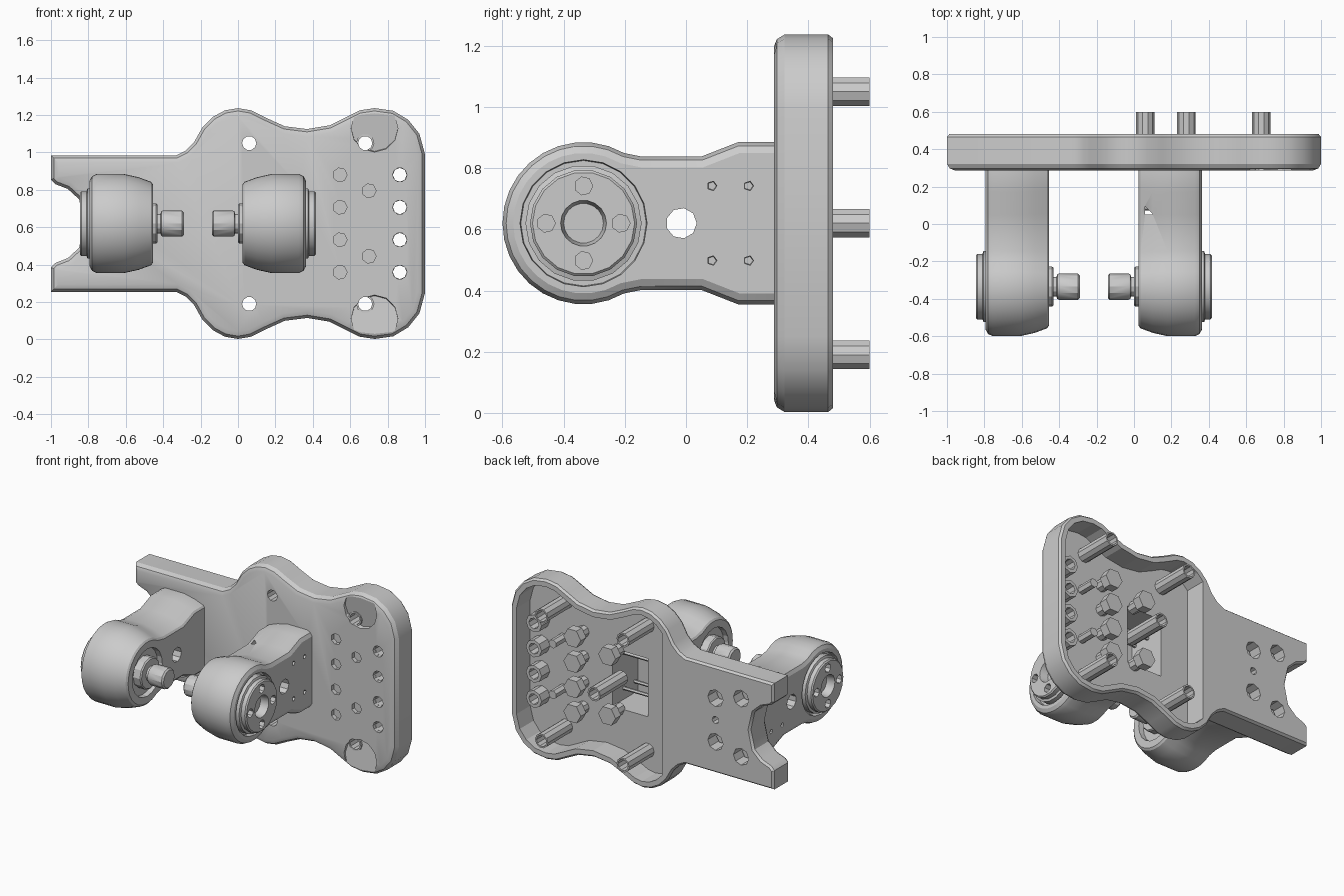
import bpy, bmesh
from math import sin, cos, pi, radians
from mathutils import Vector, Matrix

if "Cube" in bpy.data.objects:
    bpy.data.objects.remove(bpy.data.objects["Cube"])

ZC = 0.62        # height of the symmetry line
MX = -0.215      # mirror line between the two arms


def loft(bm, loops, closed=False):
    """Skin a list of equal-length vertex loops; cap the ends unless closed."""
    rings = [[bm.verts.new(p) for p in lp] for lp in loops]
    n = len(rings[0])
    pairs = list(zip(rings, rings[1:])) + ([(rings[-1], rings[0])] if closed else [])
    for a, b in pairs:
        for i in range(n):
            bm.faces.new((a[i], a[(i + 1) % n], b[(i + 1) % n], b[i]))
    if not closed:
        bm.faces.new(rings[0])
        bm.faces.new(rings[-1])


def turn(bm, centres, profile, n=10, axis='y', closed=False):
    """Turned shape, profile = (radius, position along axis), at each centre."""
    for a, z in centres:
        loops = []
        for r, t in profile:
            ring = [(a + r * cos(2 * pi * i / n), z + r * sin(2 * pi * i / n)) for i in range(n)]
            loops.append([(p, t, q) if axis == 'y' else (t, p, q) for p, q in ring])
        loft(bm, loops, closed)


def finish(bm, name, cutter=False):
    bmesh.ops.recalc_face_normals(bm, faces=bm.faces)
    me = bpy.data.meshes.new(name)
    bm.to_mesh(me)
    bm.free()
    ob = bpy.data.objects.new(name, me)
    bpy.context.collection.objects.link(ob)
    ob.hide_render = cutter
    ob.hide_viewport = False
    if not cutter:
        bpy.ops.object.select_all(action='DESELECT')
        ob.select_set(True)
        bpy.context.view_layer.objects.active = ob
        bpy.ops.object.shade_smooth_by_angle(angle=radians(28))
    return ob


def turned(name, *args, **kw):
    bm = bmesh.new()
    turn(bm, *args, **kw)
    return finish(bm, name)


def cut(ob, bm):
    """Subtract the cutter, then remove it."""
    c = finish(bm, ob.name + "_cutter", True)
    mod = ob.modifiers.new("cut", 'BOOLEAN')
    mod.operation, mod.solver, mod.object = 'DIFFERENCE', 'EXACT', c
    bpy.context.view_layer.objects.active = ob
    ob.modifiers.move(len(ob.modifiers) - 1, 0)
    bpy.ops.object.modifier_apply(modifier=mod.name)
    bpy.data.objects.remove(c)


def inset(pts, d):
    """Move a clockwise outline inwards by d."""
    out = []
    for i, p in enumerate(pts):
        p, a, b = Vector(p), Vector(pts[i - 1]), Vector(pts[(i + 1) % len(pts)])
        e, f = (p - a).normalized(), (b - p).normalized()
        n1, n2 = Vector((e.y, -e.x)), Vector((f.y, -f.x))
        out.append(tuple(p + (n1 + n2) * d / max(0.5, 1 + n1.dot(n2))))
    return out


def box(bm, x, y, z):
    loft(bm, [[(x[0], t, z[0]), (x[1], t, z[0]), (x[1], t, z[1]), (x[0], t, z[1])] for t in y])


def both(x, h):
    return [(x, ZC + h), (x, ZC - h)]


# Mounting plate: wavy outline, rounded front edge
half = [(-.85, .13), (-.91, .185), (-.975, .21), (-1, .235), (-1, .365), (-.33, .365),
        (-.28, .39), (-.235, .435), (-.19, .515), (-.135, .57), (-.07, .605), (0, .617),
        (.07, .605), (.15, .565), (.25, .52), (.37, .505), (.49, .525), (.57, .565),
        (.65, .605), (.73, .617), (.83, .603), (.91, .555), (.97, .48), (1, .37)]
outline = [(-.82, ZC)] + [(x, ZC + h) for x, h in half] + [(x, ZC - h) for x, h in half[::-1]]
bm = bmesh.new()
loft(bm, [[(x, y, z) for x, z in inset(outline, d)] for y, d in
          [(.287, .04), (.297, .015), (.322, 0), (.465, 0), (.48, .012)]])
plate = finish(bm, "mounting_plate")

# Hollow back of the plate
bm = bmesh.new()
pocket = [p for p in inset(outline, .045) if p[0] > -.18]
loft(bm, [[(x, y, z) for x, z in pocket] for y in (.33, .6)])
cut(plate, bm)

# Holes in the plate and window behind the right arm
corner_pegs = both(.06, .43) + both(.68, .43)
edge_holes = both(.865, .26) + both(.865, .087)
mid_bolts = both(.545, .26) + both(.545, .087)
small_pins = both(.70, .175)
left_bolts = both(-.56, .15) + both(-.755, .2)
bm = bmesh.new()
turn(bm, corner_pegs + edge_holes, [(.038, .2), (.038, .6)])
turn(bm, mid_bolts + small_pins, [(.038, .2), (.038, .315)], 7)
turn(bm, left_bolts, [(.058, .36), (.058, .6)], 8)
turn(bm, [(-.56, ZC)], [(.025, .40), (.025, .6)], 8)
box(bm, (.06, .33), (.2, .6), (.42, .82))
cut(plate, bm)

# Shallow sloping scoops at the two right lobes
for s in (1, -1):
    bm = bmesh.new()
    turn(bm, [(0, 0)], [(.125, -.2), (.125, 0)], 12)
    bm.transform(Matrix.Translation((.73, .302, ZC + s * .51)) @ Matrix.Rotation(radians(7 * s), 4, 'X'))
    cut(plate, bm)

# Hollow pegs, short sleeves, bolts and pins behind the plate
turned("locating_pegs", corner_pegs, [(.038, .30), (.038, .6), (.049, .6), (.049, .30)], 10, closed=True)
turned("centre_peg", [(.28, ZC)], [(.038, .30), (.038, .6), (.049, .6), (.049, .30)], 10, closed=True)
turned("edge_sleeves", edge_holes, [(.037, .31), (.037, .42), (.06, .42), (.06, .31)], 8, closed=True)
turned("hex_bolts", mid_bolts + both(.28, .205), [(.04, .315), (.04, .40)], 8)
turned("hex_heads", mid_bolts + both(.28, .205), [(.066, .40), (.066, .46)], 6)
turned("small_pins", small_pins, [(.03, .315), (.03, .45)], 7)
turned("left_bolt_heads", left_bolts, [(.04, .35), (.04, .41)], 6)

# Arms carrying the rollers, mirrored left and right
arc = [radians(a) for a in range(180, 57, -12)]
top = [(-.335 + .265 * cos(a), .265 * sin(a)) for a in arc]
top += [(-.145, .218), (.05, .218), (.17, .265), (.285, .265)]
side = [(y, ZC - h) for y, h in top[:0:-1]] + [(y, ZC + h) for y, h in top]
WHEEL = (-.335, ZC)
for name, fx in (("right", lambda x: x), ("left", lambda x: 2 * MX - x)):
    def prof(pts):
        return [(r, fx(t)) for r, t in pts]

    bm = bmesh.new()
    loops = []
    for x, d in [(.025, .055), (.035, .042), (.10, .018), (.18, 0), (.325, 0), (.35, .012), (.363, .035)]:
        loops.append([(fx(x), .295 if p[0] > .27 else y, z)
                      for p, (y, z) in zip(side, inset(side, d))])
    loft(bm, loops)
    arm = finish(bm, name + "_arm")

    bm = bmesh.new()
    turn(bm, [WHEEL], prof([(.205, .33), (.215, .45)]), 20, 'x')
    turn(bm, [WHEEL], prof([(.16, .06), (.17, -.1)]), 20, 'x')
    turn(bm, [(-.015, ZC)], prof([(.05, -.2), (.05, .6)]), 9, 'x')
    screws = [(y, ZC + h) for y in (.085, .205) for h in (-.122, .122)]
    turn(bm, screws, prof([(.014, .34), (.022, .42)]), 5, 'x')
    if name == "right":
        box(bm, (.06, .33), (.05, .5), (.42, .82))
        turned("inner_rods", screws, [(.012, .05), (.012, .34)], 6, 'x')
    cut(arm, bm)

    # Hub cap with four holes and a socket
    hub = turned(name + "_hub", [WHEEL],
                 prof([(.19, .30), (.19, .375), (.175, .38), (.175, .408), (.167, .416),
                       (.075, .416), (.065, .36)]), 18, 'x')
    bm = bmesh.new()
    ring = [(-.335 + .122 * cos(k * pi / 2), ZC + .122 * sin(k * pi / 2)) for k in range(4)]
    turn(bm, ring, prof([(.03, .36), (.03, .5)]), 7, 'x')
    cut(hub, bm)

    # Axle stub facing the other arm
    turned(name + "_axle", [WHEEL],
           prof([(.105, .08), (.107, .008), (.1, 0), (.052, 0), (.052, -.015), (.066, -.02),
                 (.07, -.03), (.07, -.13), (.06, -.14)]), 12, 'x')
